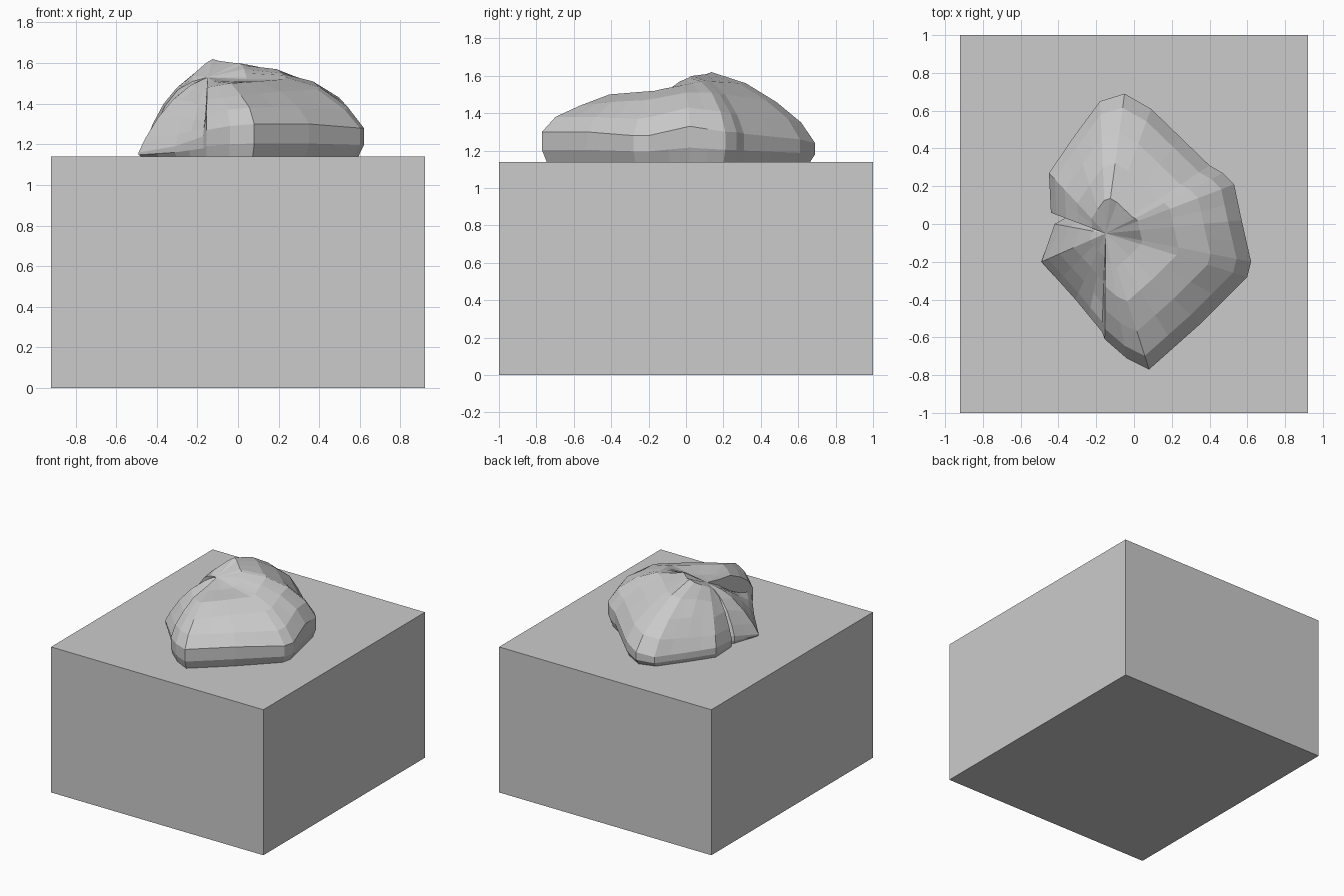
import bpy, bmesh
from mathutils import Vector

BASE_TOP = 1.14


def finish(bm, name):
    bmesh.ops.recalc_face_normals(bm, faces=bm.faces[:])
    mesh = bpy.data.meshes.new(name)
    bm.to_mesh(mesh)
    bm.free()
    obj = bpy.data.objects.new(name, mesh)
    bpy.context.collection.objects.link(obj)
    return obj


# Plain block underneath
bm = bmesh.new()
bmesh.ops.create_cube(bm, size=1)
for v in bm.verts:
    v.co = (v.co.x * 1.84, v.co.y * 2.0, (v.co.z + 0.5) * BASE_TOP)
finish(bm, "block")

# Boulder: rays from a central dimple; each has its rim x, y
# and the heights at the fractions below
STEPS = (0.25, 0.5, 0.72, 0.9, 1.0)
rays = [
    (.08, -.77, 1.51, 1.50, 1.44, 1.38, 1.30),
    (.35, -.53, 1.51, 1.51, 1.46, 1.38, 1.30),
    (.60, -.28, 1.52, 1.52, 1.47, 1.37, 1.28),
    (.62, -.20, 1.53, 1.53, 1.48, 1.38, 1.28),
    (.57, .02, 1.57, 1.55, 1.51, 1.43, 1.33),
    (.53, .21, 1.59, 1.57, 1.51, 1.41, 1.30),
    (.47, .27, 1.60, 1.57, 1.50, 1.40, 1.30),
    (.40, .31, 1.60, 1.57, 1.50, 1.39, 1.29),
    (.09, .61, 1.61, 1.56, 1.47, 1.37, 1.26),
    (-.05, .69, 1.62, 1.56, 1.46, 1.35, 1.24),
    (-.18, .65, 1.60, 1.54, 1.44, 1.33, 1.22),
    (-.32, .46, 1.57, 1.52, 1.43, 1.31, 1.22),
    (-.45, .27, 1.54, 1.48, 1.40, 1.30, 1.22),
    (-.44, .06, 1.51, 1.47, 1.39, 1.28, 1.20),
    (-.35, .04, 1.50, 1.43, 1.36, 1.26, 1.20),
    (-.42, .00, 1.50, 1.45, 1.38, 1.28, 1.20),
    (-.49, -.20, 1.49, 1.42, 1.33, 1.23, 1.16),
    (-.31, -.40, 1.47, 1.41, 1.33, 1.25, 1.19),
    (-.17, -.57, 1.46, 1.37, 1.31, 1.28, 1.24),
    (-.155, -.61, 1.50, 1.48, 1.42, 1.35, 1.27),
    (-.04, -.71, 1.51, 1.49, 1.43, 1.37, 1.29),
]

# Split the wide gaps so the facets stay small
dense = []
for a, b in zip(rays, rays[1:] + rays[:1]):
    dense.append(a)
    if (Vector(a[:2]) - Vector(b[:2])).length > 0.18:
        dense.append(tuple((p + q) / 2 for p, q in zip(a, b)))

bm = bmesh.new()
centre = Vector((-.15, -.05))
tip = bm.verts.new((*centre, 1.53))
columns = []
for x, y, *heights in dense:
    rim = Vector((x, y))
    column = [bm.verts.new((*centre.lerp(rim, t), z)) for t, z in zip(STEPS, heights)]
    # Upright band and undercut foot
    column.append(bm.verts.new((*rim, BASE_TOP + 0.4 * (heights[-1] - BASE_TOP))))
    column.append(bm.verts.new((*centre.lerp(rim, 0.965), BASE_TOP)))
    columns.append(column)
for a, b in zip(columns, columns[1:] + columns[:1]):
    bm.faces.new((tip, a[0], b[0]))
    for i in range(len(a) - 1):
        bm.faces.new((a[i], a[i + 1], b[i + 1], b[i]))
bm.faces.new([c[-1] for c in reversed(columns)])
finish(bm, "boulder")
